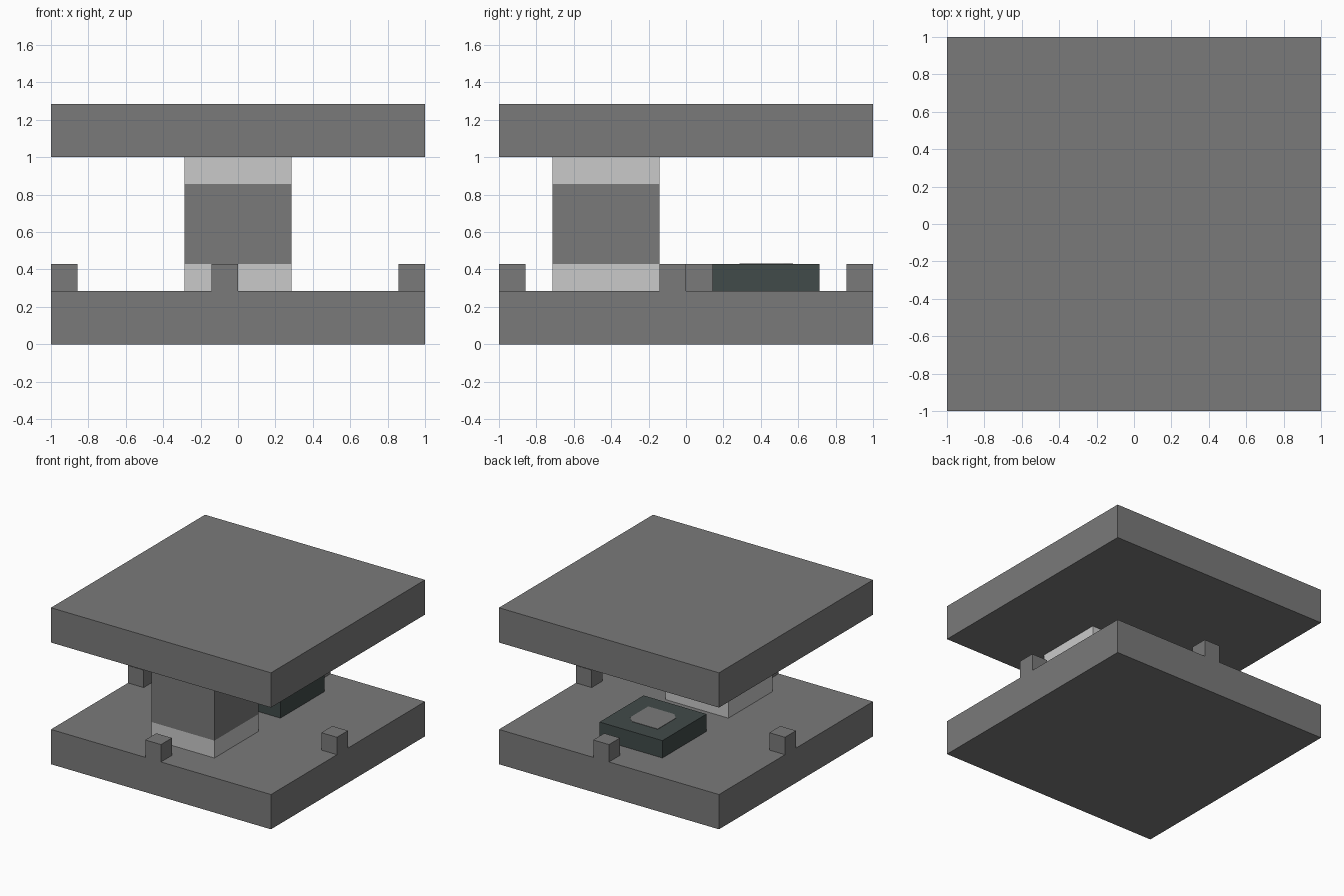
import bpy
import bmesh

cube = bpy.data.objects.get("Cube")
if cube:
    bpy.data.objects.remove(cube, do_unlink=True)

U = 1 / 7  # module size: the slabs are 14 modules wide


def material(name, rgb):
    mat = bpy.data.materials.new(name)
    mat.use_nodes = True
    mat.diffuse_color = (*rgb, 1)
    mat.node_tree.nodes["Principled BSDF"].inputs["Base Color"].default_value = (*rgb, 1)
    return mat


GREY = material("stone grey", (0.195, 0.195, 0.195))
LIGHT = material("light grey", (0.59, 0.59, 0.59))
DARK = material("dark slate", (0.053, 0.07, 0.067))


def add_object(name, bm, *mats):
    mesh = bpy.data.meshes.new(name)
    bm.to_mesh(mesh)
    bm.free()
    for mat in mats:
        mesh.materials.append(mat)
    obj = bpy.data.objects.new(name, mesh)
    bpy.context.collection.objects.link(obj)
    return obj


def box_mesh(low, high):
    """Box between two corners given in modules."""
    bm = bmesh.new()
    bmesh.ops.create_cube(bm, size=1)
    for v in bm.verts:
        for i in range(3):
            v.co[i] = (low[i] if v.co[i] < 0 else high[i]) * U
    return bm


# Bottom and top slabs
add_object("base_slab", box_mesh((-7, -7, 0), (7, 7, 2)), GREY)
add_object("top_slab", box_mesh((-7, -7, 7), (7, 7, 9)), GREY)

# Column with light bands at the foot and head
column = box_mesh((-2, -5, 2), (2, -1, 7))
for z in (3, 6):
    bmesh.ops.bisect_plane(column, geom=column.verts[:] + column.edges[:] + column.faces[:],
                           plane_co=(0, 0, z * U), plane_no=(0, 0, 1))
for face in column.faces:
    middle = 3 * U < face.calc_center_median().z < 6 * U
    face.material_index = 0 if middle else 1
add_object("column", column, GREY, LIGHT)

# One small post per side, turned around the centre
low, high = (-1, -7), (0, -6)
for side in ("front", "right", "back", "left"):
    add_object(side + "_post", box_mesh((*low, 2), (*high, 3)), GREY)
    low, high = (-high[1], low[0]), (-low[1], high[0])

# Low dark block with a grey panel on its top
add_object("dark_block", box_mesh((-2, 1, 2), (2, 5, 3)), DARK)
panel = box_mesh((-1, 2, 3), (1, 4, 3.02))
corners = [e for e in panel.edges
           if abs(e.verts[0].co.z - e.verts[1].co.z) > 0.001
           and e.verts[0].co.x * (e.verts[0].co.y - 3 * U) > 0]
bmesh.ops.bevel(panel, geom=corners, offset=0.35 * U, segments=1, affect='EDGES')
add_object("block_panel", panel, GREY)
